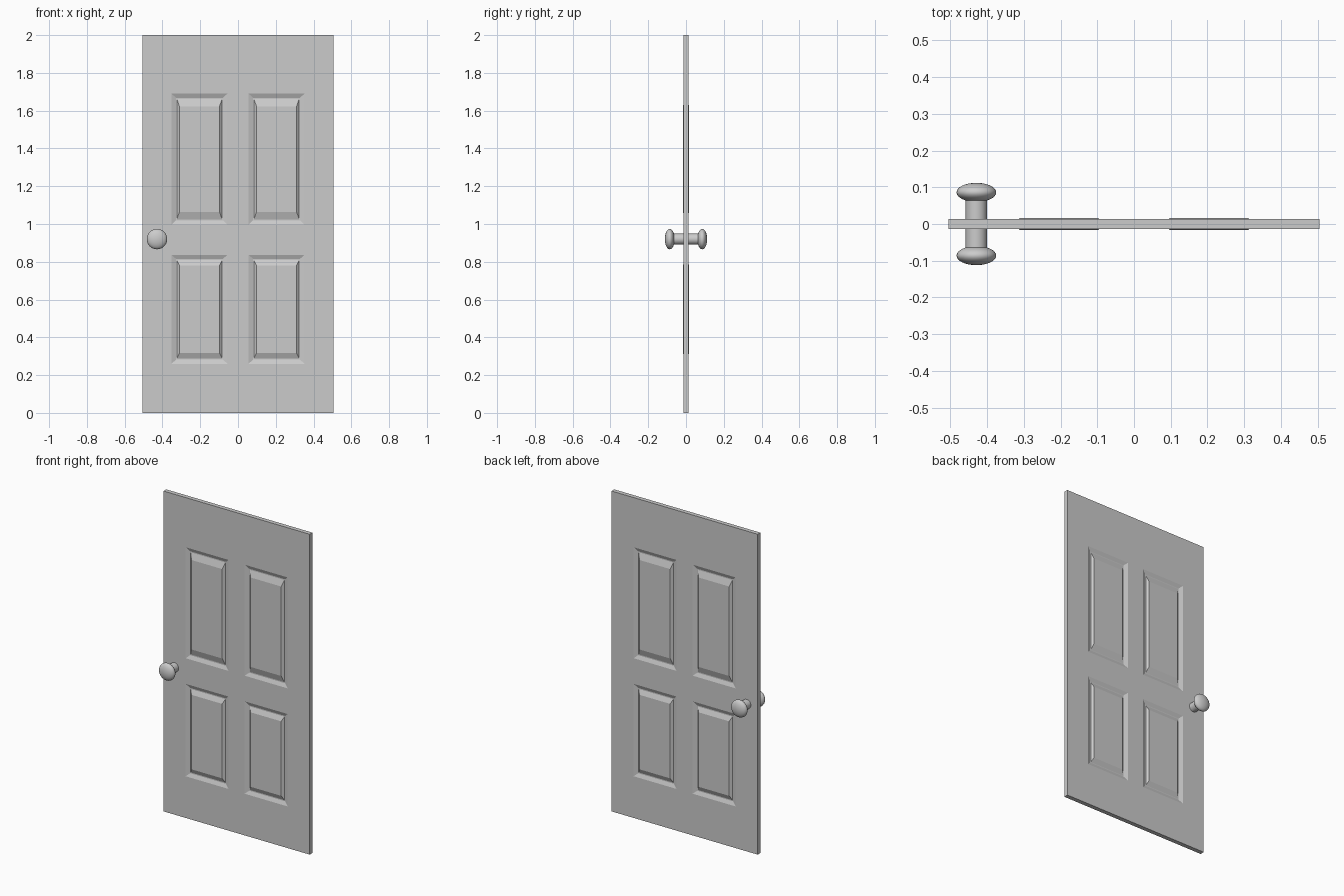
import bpy, bmesh
from math import radians

if "Cube" in bpy.data.objects:
    bpy.data.objects.remove(bpy.data.objects["Cube"])

HALF = 0.0135            # half thickness of the slab
XS = [-0.505, -0.352, -0.056, 0.056, 0.352, 0.505]
ZS = [0.0, 0.26, 0.837, 0.997, 1.69, 2.0]


def quad(bm, pts):
    bm.faces.new([bm.verts.new(p) for p in pts])


def rect(x0, x1, z0, z1, y):
    return [(x0, y, z0), (x1, y, z0), (x1, y, z1), (x0, y, z1)]


def panel(bm, x0, x1, z0, z1, s):
    # sloped moulding, narrow groove, bevel, raised field
    dz = (z1 - z0) * 0.097
    profile = [(0, 0, HALF), (0.024, 0.022, 0.004),
               (0.028, 0.028, 0.004), (0.042, dz, 0.0165)]
    rings = [rect(x0 + a, x1 - a, z0 + b, z1 - b, s * y) for a, b, y in profile]
    for r, q in zip(rings, rings[1:]):
        for i in range(4):
            j = (i + 1) % 4
            quad(bm, [r[i], r[j], q[j], q[i]])
    quad(bm, rings[-1])


# Door slab with four raised panels on both faces
bm = bmesh.new()
for s in (-1, 1):
    for i in range(5):
        for k in range(5):
            cell = (XS[i], XS[i + 1], ZS[k], ZS[k + 1])
            if i in (1, 3) and k in (1, 3):
                panel(bm, *cell, s)
            else:
                quad(bm, rect(*cell, s * HALF))
# Slab edges
for i in range(5):
    for z in (ZS[0], ZS[-1]):
        quad(bm, [(XS[i], -HALF, z), (XS[i + 1], -HALF, z),
                  (XS[i + 1], HALF, z), (XS[i], HALF, z)])
    for x in (XS[0], XS[-1]):
        quad(bm, [(x, -HALF, ZS[i]), (x, -HALF, ZS[i + 1]),
                  (x, HALF, ZS[i + 1]), (x, HALF, ZS[i])])
bmesh.ops.remove_doubles(bm, verts=bm.verts, dist=1e-5)
bmesh.ops.recalc_face_normals(bm, faces=bm.faces)
bmesh.ops.dissolve_limit(bm, angle_limit=0.001, verts=[], edges=[])
mesh = bpy.data.meshes.new("door_slab")
bm.to_mesh(mesh)
bm.free()
bpy.context.collection.objects.link(bpy.data.objects.new("door_slab", mesh))

# Knobs and stems, front and back
KX, KZ = -0.429, 0.92
for s, side in ((-1, "front"), (1, "back")):
    bpy.ops.mesh.primitive_cylinder_add(
        vertices=32, radius=0.029, depth=0.08,
        location=(KX, s * 0.04, KZ), rotation=(radians(90), 0, 0))
    stem = bpy.context.object
    stem.name = side + "_knob_stem"
    bpy.ops.object.shade_smooth_by_angle(angle=radians(40))

    bpy.ops.mesh.primitive_uv_sphere_add(
        segments=32, ring_count=16, radius=1,
        location=(KX, s * 0.086, KZ), rotation=(radians(90), 0, 0))
    knob = bpy.context.object
    knob.name = side + "_knob"
    knob.scale = (0.054, 0.054, 0.026)
    bpy.ops.object.transform_apply(location=False, rotation=True, scale=True)
    bpy.ops.object.shade_smooth()
